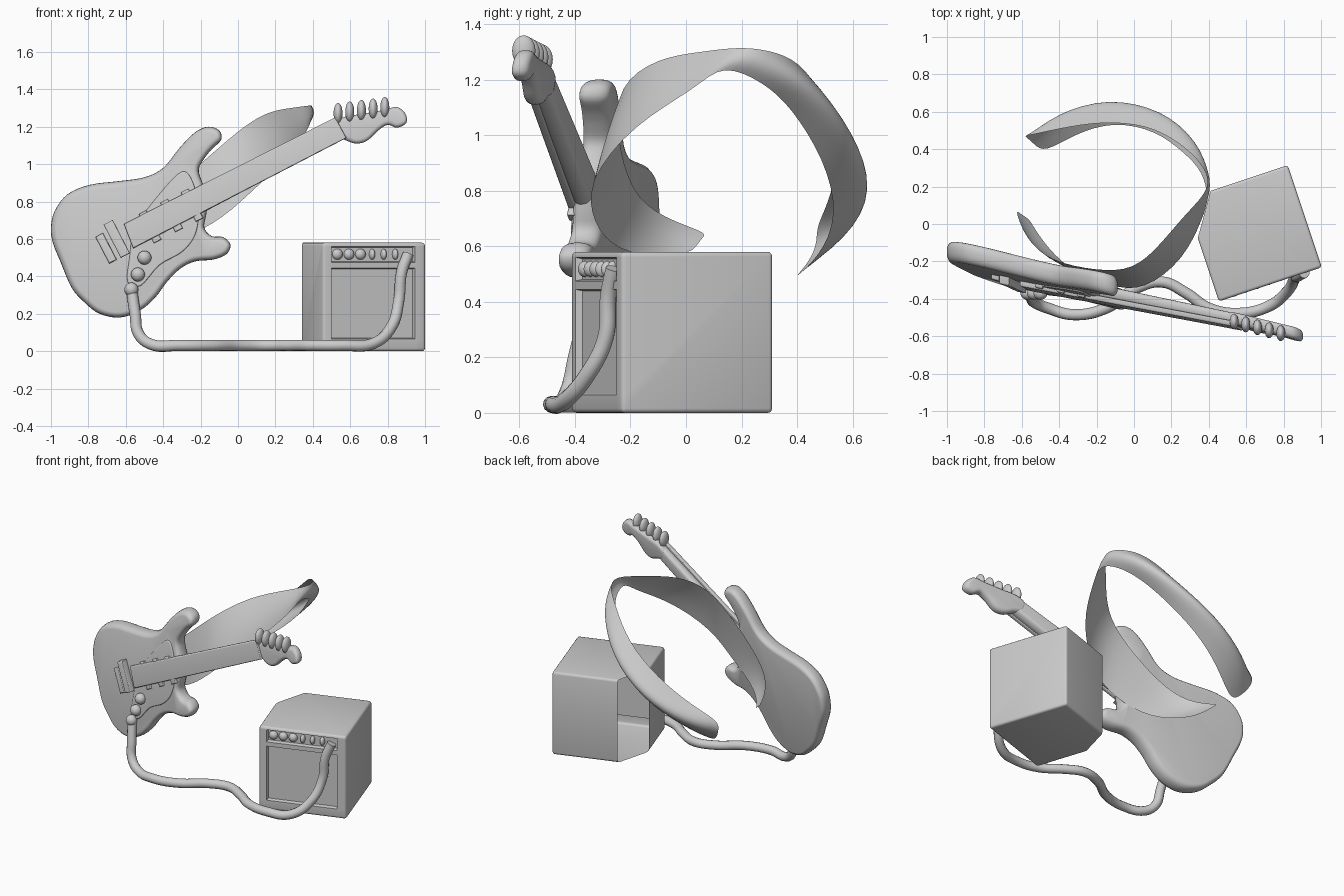
import bpy, bmesh, math
from mathutils import Vector, Matrix

if "Cube" in bpy.data.objects:
    bpy.data.objects.remove(bpy.data.objects["Cube"])


def finish(name, bm, angle=35):
    me = bpy.data.meshes.new(name)
    bm.to_mesh(me)
    bm.free()
    ob = bpy.data.objects.new(name, me)
    bpy.context.collection.objects.link(ob)
    bpy.ops.object.select_all(action='DESELECT')
    ob.select_set(True)
    bpy.context.view_layer.objects.active = ob
    bpy.ops.object.shade_smooth_by_angle(angle=math.radians(angle))
    return ob


def plane_y(x, z):
    """Middle plane of the leaning guitar."""
    return -0.145 - 0.263 * (x + 1) + 0.105 * (z - 0.68)


def spline(pts, n):
    """Closed Catmull-Rom curve through the points; n=1 keeps straight sides."""
    p = [Vector(q) for q in pts]
    out = []
    for i in range(len(p)):
        a, b, c, d = (p[(i + k) % len(p)] for k in (-1, 0, 1, 2))
        for j in range(n):
            t = j / n
            out.append(0.5 * (2 * b + (c - a) * t + (2 * a - 5 * b + 4 * c - d) * t * t
                              + (3 * b - a - 3 * c + d) * t ** 3))
    return out


def plate(name, pts, d0, d1, r, n=4, tilt=0.0, side=None):
    """Round-edged slab from a front outline, lying parallel to the guitar plane."""
    p = spline(pts, n)
    m = len(p)
    side = side or r
    if sum(p[i - 1].x * p[i].y - p[i].x * p[i - 1].y for i in range(m)) < 0:
        p.reverse()
    inward = []
    for i in range(m):
        e1 = (p[i] - p[i - 1]).normalized()
        e2 = (p[(i + 1) % m] - p[i]).normalized()
        s = Vector((-e1.y - e2.y, e1.x + e2.x))
        inward.append(s / max(1 + e1.dot(e2), 0.6))
    if n > 1:
        for k in range(4):
            inward = [(inward[i - 1] + inward[i] * 2 + inward[(i + 1) % m]) / 4 for i in range(m)]
    steps = [k * math.pi / 8 for k in range(5)]
    prof = [(side * (1 - math.sin(a)), d0 + r * (1 - math.cos(a))) for a in steps]
    prof += [(side * (1 - math.sin(a)), d1 - r * (1 - math.cos(a))) for a in reversed(steps)]
    bm = bmesh.new()
    rings = []
    for inset, d in prof:
        ring = []
        for q, w in zip(p, inward):
            v = q + w * inset
            ring.append(bm.verts.new((v.x, plane_y(v.x, v.y) + d + tilt * (v.x + 0.6), v.y)))
        rings.append(ring)
    for a, b in zip(rings, rings[1:]):
        for i in range(m):
            bm.faces.new((a[i - 1], a[i], b[i], b[i - 1]))
    # caps are cut into triangles that respect the hollows
    caps = [bm.faces.new(rings[0]), bm.faces.new(rings[-1])]
    bmesh.ops.recalc_face_normals(bm, faces=bm.faces)
    bm.normal_update()
    bmesh.ops.triangulate(bm, faces=caps, ngon_method='EAR_CLIP')
    return finish(name, bm, 60 if n > 1 else 35)


def bar(name, x, z, half, width, d0, d1):
    """Small block lying across the strings."""
    u, v = Vector((0.46, -0.89)) * half, Vector((0.89, 0.46)) * width / 2
    c = Vector((x, z))
    plate(name, [c - u - v, c - u + v, c + u + v, c + u - v], d0, d1, 0.008, 1)


def ball(name, loc, size, rot=Matrix()):
    bm = bmesh.new()
    bmesh.ops.create_uvsphere(bm, u_segments=20, v_segments=12, radius=1,
                              matrix=Matrix.Translation(loc) @ rot @ Matrix.Diagonal((*size, 1)))
    finish(name, bm, 60)


# Guitar body
plate("guitar_body", [
    (-1.0, .66), (-.98, .75), (-.91, .84), (-.79, .89), (-.63, .91), (-.5, .93), (-.4, .98),
    (-.31, 1.09), (-.23, 1.17), (-.16, 1.2), (-.1, 1.18), (-.09, 1.13), (-.14, 1.08), (-.18, 1.03),
    (-.21, .97), (-.19, .9), (-.16, .83), (-.17, .73), (-.18, .66), (-.14, .615), (-.08, .61),
    (-.04, .57), (-.06, .52), (-.13, .49), (-.23, .48), (-.31, .44), (-.38, .37), (-.44, .29),
    (-.52, .22), (-.63, .18), (-.74, .2), (-.82, .26), (-.89, .34), (-.95, .48), (-.99, .58)],
    -0.055, 0.055, 0.045, side=0.03)
plate("pickguard", [(-.42, .84), (-.3, .96), (-.24, .9), (-.21, .75), (-.23, .62), (-.3, .53),
                    (-.42, .46), (-.52, .35), (-.59, .37), (-.58, .5), (-.55, .66)],
      -0.063, -0.04, 0.008)

# Strings and fingerboard as one slab, with the rounded neck behind
plate("fingerboard", [(-.61, .68), (.52, 1.25), (.58, 1.14), (-.56, .55)],
      -0.085, -0.055, 0.008, 1, 0.022)
plate("neck", [(-.22, .86), (.53, 1.235), (.58, 1.145), (-.17, .75)], -0.056, 0.018, 0.032, 1)

# Headstock and tuning pegs
plate("headstock", [(.5, 1.21), (.56, 1.25), (.67, 1.27), (.78, 1.29), (.85, 1.305), (.895, 1.27),
                    (.9, 1.22), (.85, 1.195), (.8, 1.21), (.75, 1.18), (.69, 1.125),
                    (.63, 1.11), (.57, 1.13), (.51, 1.15)], -0.045, 0.02, 0.025)
for i in range(5):
    x, z = 0.535 + 0.0625 * i, 1.272 + 0.008 * i
    ball(f"tuning_peg_{i + 1}", (x, plane_y(x, z) - 0.035, z), (0.024, 0.042, 0.055))

# Bridge, pickups, knobs and socket
bar("bridge_tail", -.705, .55, .08, .045, -.08, -.04)
bar("bridge", -.648, .6, .1, .055, -.1, -.04)
for i, (x, z) in enumerate([(-.47, .665), (-.355, .725), (-.245, .78)]):
    bar(f"pickup_{i + 1}", x, z, .088, .045, -.075, -.04)
for i, (x, z) in enumerate([(-.5, .5), (-.535, .41), (-.57, .33)]):
    ball(f"guitar_knob_{i + 1}", (x, plane_y(x, z) - 0.075, z), (0.037, 0.035, 0.037))

# Cable along the floor
cu = bpy.data.curves.new("cable_path", 'CURVE')
cu.dimensions = '3D'
cu.bevel_depth, cu.bevel_resolution = 0.03, 4
cu.resolution_u, cu.use_fill_caps = 8, True
path = [(-.57, -.36, .34), (-.55, -.395, .2), (-.53, -.42, .09), (-.46, -.45, .035),
        (-.32, -.485, .031), (-.15, -.45, .031), (.02, -.34, .031), (.15, -.31, .031),
        (.28, -.37, .031), (.4, -.45, .031), (.56, -.478, .031), (.72, -.44, .04),
        (.82, -.36, .13), (.86, -.29, .27), (.875, -.28, .42), (.91, -.26, .52)]
sp = cu.splines.new('BEZIER')
sp.bezier_points.add(len(path) - 1)
for bp, co in zip(sp.bezier_points, path):
    bp.co = co
    bp.handle_left_type = bp.handle_right_type = 'AUTO'
tmp = bpy.data.objects.new("cable_path", cu)
bpy.context.collection.objects.link(tmp)
dg = bpy.context.evaluated_depsgraph_get()
bm = bmesh.new()
bm.from_mesh(bpy.data.meshes.new_from_object(tmp.evaluated_get(dg)))
bpy.data.objects.remove(tmp)
finish("cable", bm, 60)

# Amplifier cabinet: panelled front, bevelled edges, open back-left corner
W, D, H = 0.58, 0.575, 0.58
turn = Matrix.Rotation(math.radians(18.4), 4, 'Z')
place = Matrix.Translation((.638, -.05, 0)) @ turn
bm = bmesh.new()
bmesh.ops.create_cube(bm, size=1, matrix=Matrix.Translation((0, 0, H / 2)) @ Matrix.Diagonal((W, D, H, 1)))


def front_faces():
    return [f for f in bm.faces if all(abs(v.co.y + D / 2) < 1e-4 for v in f.verts)]


for co, no in [((0, 0, z), (0, 0, 1)) for z in (.065, .445, .475, .56)] + \
              [((x, 0, 0), (1, 0, 0)) for x in (-.24, .23)]:
    fs = front_faces()
    geom = fs + list({e for f in fs for e in f.edges}) + list({v for f in fs for v in f.verts})
    bmesh.ops.bisect_plane(bm, geom=geom, plane_co=co, plane_no=no)
panels = []
for f in front_faces():
    c = f.calc_center_median()
    if abs(c.x) < .1 and (.1 < c.z < .4 or .48 < c.z < .55):
        panels.append(f)
bmesh.ops.inset_individual(bm, faces=panels, thickness=0.008, depth=-0.025)
bm.normal_update()
outer = [e for e in bm.edges if len(e.link_faces) == 2 and e.calc_face_angle(0) > 1.4
         and all(any(abs(abs(c) - s) < 1e-4 for c, s in ((v.co.x, W / 2), (v.co.z - H / 2, H / 2)))
                 for v in e.verts)]
bmesh.ops.bevel(bm, geom=outer, offset=0.016, segments=3, profile=0.5, affect='EDGES')
bm.transform(place)
bmesh.ops.bisect_plane(bm, geom=bm.verts[:] + bm.edges[:] + bm.faces[:], plane_co=(.34, -.08, .3),
                       plane_no=(-.26, .07, 0), clear_outer=True)
finish("amplifier_cabinet", bm)

# Amplifier controls
for i in range(6):
    r = 0.029 if i < 3 else 0.016
    ball(f"amplifier_knob_{i + 1}", place @ Vector((-.2 + .065 * i, -.264, .518)), (r, .025, .029), turn)

# Strap: rows of upper edge, lower edge and outward bulge
rows = [((-.635, .075, .65), (-.555, .02, .58), 0), ((-.58, -.08, .7), (-.5, -.08, .56), .02),
        ((-.45, -.2, .79), (-.35, -.25, .58), .01), ((-.2, -.25, 1.0), (-.12, -.335, .68), 0),
        ((0, -.25, 1.18), (.05, -.36, .83), .01), ((.15, -.1, 1.28), (.27, -.19, 1.04), .02),
        ((.28, .06, 1.3), (.37, .04, 1.17), .01), ((.425, .2, 1.32), (.4, .13, 1.26), .01),
        ((.36, .33, 1.3), (.37, .28, 1.19), .03), ((.25, .43, 1.25), (.27, .38, 1.1), .09),
        ((.08, .53, 1.07), (.12, .5, .91), .12), ((-.17, .55, .89), (-.11, .55, .71), .14),
        ((-.4, .51, .75), (-.32, .48, .56), .12), ((-.58, .47, .67), (-.48, .38, .475), .05)]
bm = bmesh.new()
grid = []
for a, b, h in rows:
    a, b = Vector(a), Vector(b)
    out = (a + b) / 2 - Vector((-.15, .1, 0))
    out.z = 0
    out.normalize()
    grid.append([bm.verts.new(a.lerp(b, t) + out * h * 4 * t * (1 - t)) for t in (0, .25, .5, .75, 1)])
for r0, r1 in zip(grid, grid[1:]):
    for i in range(4):
        bm.faces.new((r0[i], r0[i + 1], r1[i + 1], r1[i]))
strap = finish("strap", bm, 180)
sub = strap.modifiers.new("smooth", 'SUBSURF')
sub.levels = sub.render_levels = 2
